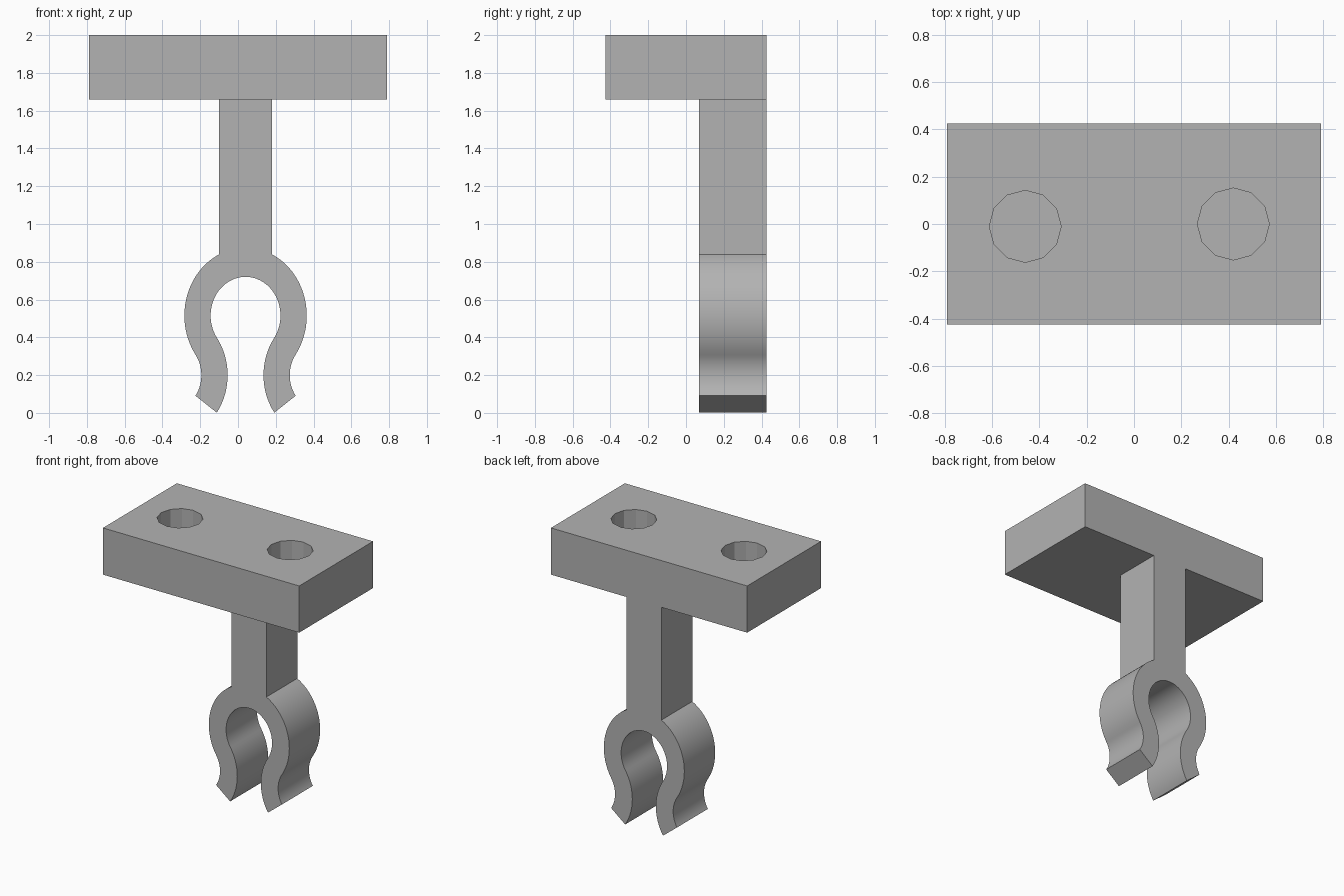
import bpy, bmesh, math

cube = bpy.data.objects.get("Cube")
if cube:
    bpy.data.objects.remove(cube, do_unlink=True)

grey = bpy.data.materials.new("plain grey")
grey.use_nodes = True
colour = (0.45, 0.45, 0.45, 1)
grey.diffuse_color = colour
grey.node_tree.nodes["Principled BSDF"].inputs["Base Color"].default_value = colour


def make_object(name, bm):
    bmesh.ops.recalc_face_normals(bm, faces=bm.faces)
    mesh = bpy.data.meshes.new(name)
    bm.to_mesh(mesh)
    bm.free()
    mesh.materials.append(grey)
    obj = bpy.data.objects.new(name, mesh)
    bpy.context.collection.objects.link(obj)
    return obj


def box(name, size, centre):
    bm = bmesh.new()
    bmesh.ops.create_cube(bm, size=1)
    bmesh.ops.scale(bm, vec=size, verts=bm.verts)
    bmesh.ops.translate(bm, vec=centre, verts=bm.verts)
    return make_object(name, bm)


def arc(cx, cz, radius, start, end, steps=20):
    angles = [start + (end - start) * i / steps for i in range(steps + 1)]
    return [(cx + radius * math.cos(a), cz + radius * math.sin(a)) for a in angles]


# Mounting plate with two blind screw holes
TOP, THICK, HOLE_DEPTH = 2.0, 0.34, 0.25
plate = box("mounting_plate", (1.58, 0.85, THICK), (0, 0, TOP - THICK / 2))
for x, y in ((-0.46, -0.01), (0.42, 0)):
    bm = bmesh.new()
    bmesh.ops.create_cone(bm, cap_ends=True, segments=12, radius1=0.152,
                          radius2=0.152, depth=2 * HOLE_DEPTH)
    bmesh.ops.translate(bm, vec=(x, y, TOP), verts=bm.verts)
    cutter = make_object("hole_cutter", bm)
    cutter.hide_render = True
    cut = plate.modifiers.new("screw hole", "BOOLEAN")
    cut.operation, cut.solver, cut.object = "DIFFERENCE", "EXACT", cutter
    bpy.context.view_layer.objects.active = plate
    bpy.ops.object.modifier_apply(modifier=cut.name)
    bpy.data.objects.remove(cutter, do_unlink=True)

# Stem
CX, HALF, BACK, FRONT = 0.04, 0.14, 0.425, 0.07
CLIP_Z, STRETCH = 0.515, 1.11
OUTER, INNER = 0.324, 0.185
shoulder = math.acos(HALF / OUTER)
stem_base = CLIP_Z + STRETCH * OUTER * math.sin(shoulder)
stem_top = TOP - THICK
box("stem", (2 * HALF, BACK - FRONT, stem_top - stem_base),
    (CX, (BACK + FRONT) / 2, (stem_top + stem_base) / 2))

# Clip: round grip flowing into two flared lips, right half then mirrored
lip_x, lip_z, lip_inner, lip_outer = 0.403, -0.284, 0.308, 0.169
join = math.atan2(lip_z, lip_x)
lip_join = join + math.pi
lip_end = math.radians(180 + 35.5)
outside = arc(0, 0, OUTER, shoulder, join) + arc(lip_x, lip_z, lip_outer, lip_join, lip_end)[1:]
inside = arc(0, 0, INNER, math.pi / 2, join) + arc(lip_x, lip_z, lip_inner, lip_join, lip_end)[1:]
half = outside + inside[::-1]
outline = half + [(-x, z) for x, z in half[-2::-1]]

bm = bmesh.new()
verts = [bm.verts.new((CX + x, FRONT, CLIP_Z + STRETCH * z)) for x, z in outline]
face = bm.faces.new(verts)
extruded = bmesh.ops.extrude_face_region(bm, geom=[face])["geom"]
bmesh.ops.translate(bm, vec=(0, BACK - FRONT, 0),
                    verts=[g for g in extruded if isinstance(g, bmesh.types.BMVert)])
clip = make_object("clip", bm)

bpy.ops.object.select_all(action="DESELECT")
clip.select_set(True)
bpy.context.view_layer.objects.active = clip
bpy.ops.object.shade_smooth_by_angle(angle=math.radians(30))
